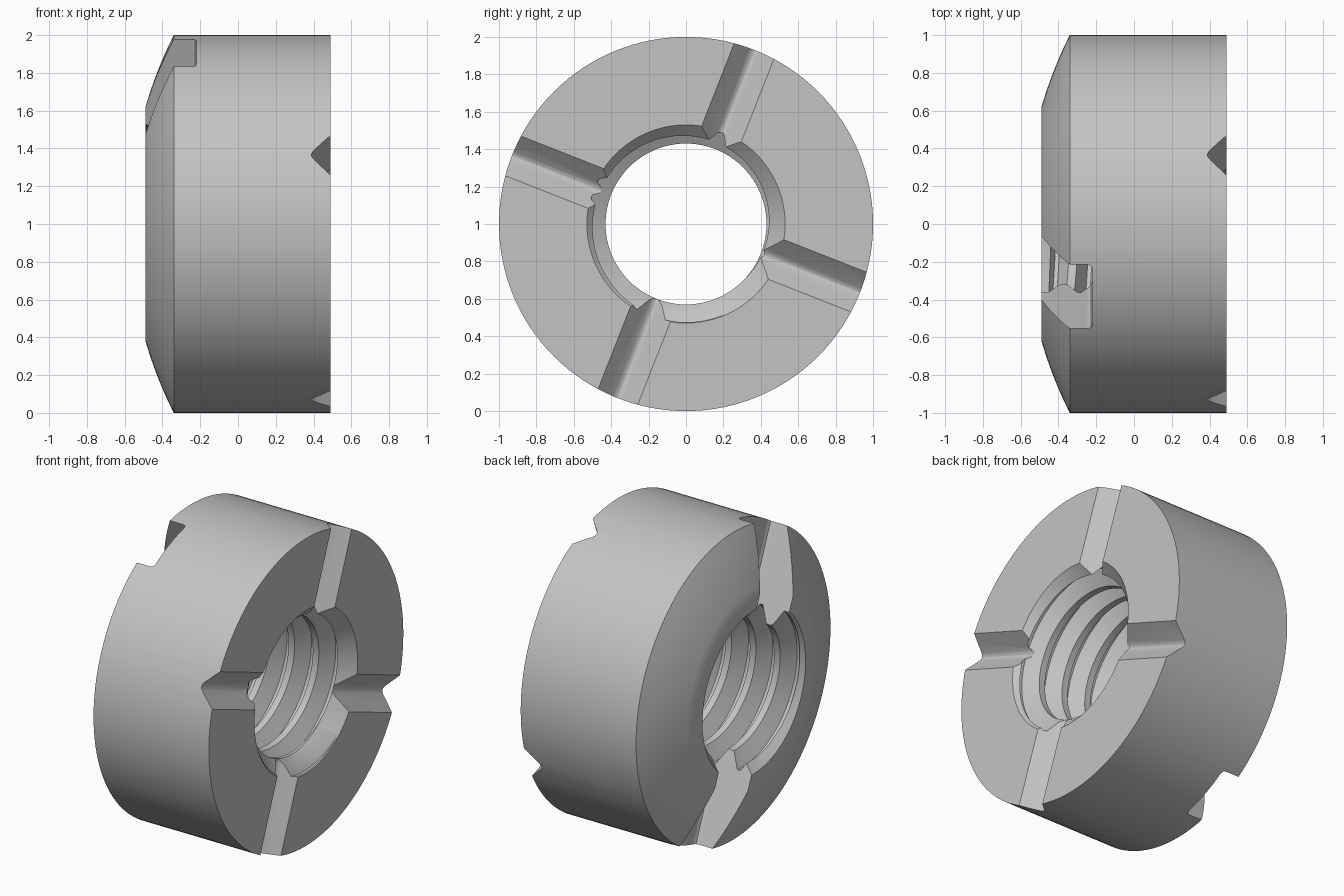
import bpy, bmesh
from math import sin, cos, pi, radians, sqrt

SEG = 128            # sides of the round body
HALF = 0.49          # half the thickness along x
BORE, ROOT, PITCH = 0.43, 0.525, 0.175

if "Cube" in bpy.data.objects:
    bpy.data.objects.remove(bpy.data.objects["Cube"], do_unlink=True)

steel = bpy.data.materials.new("plain_grey_steel")
steel.use_nodes = True
grey = (0.55, 0.55, 0.55, 1)
steel.diffuse_color = grey
steel.node_tree.nodes["Principled BSDF"].inputs["Base Color"].default_value = grey


def make_object(name, bm):
    bmesh.ops.recalc_face_normals(bm, faces=bm.faces)
    mesh = bpy.data.meshes.new(name)
    bm.to_mesh(mesh)
    bm.free()
    mesh.materials.append(steel)
    obj = bpy.data.objects.new(name, mesh)
    bpy.context.collection.objects.link(obj)
    return obj


def polar(x, r, a):
    return (x, r * cos(a), 1 + r * sin(a))


def ring_body(name, profile):
    """Revolve a closed (x, radius) profile about the x axis."""
    bm = bmesh.new()
    rings = [[bm.verts.new(polar(x, r, 2 * pi * i / SEG)) for x, r in profile]
             for i in range(SEG)]
    n = len(profile)
    for i in range(SEG):
        a, b = rings[i], rings[(i + 1) % SEG]
        for j in range(n):
            k = (j + 1) % n
            bm.faces.new((a[j], a[k], b[k], b[j]))
    return make_object(name, bm)


def channel_cutter(name, profile, angle):
    """Prism with an (x, width) section running right across the diameter."""
    bm = bmesh.new()
    c, s = cos(radians(angle)), sin(radians(angle))
    ends = [[bm.verts.new((x, t * c - w * s, 1 + t * s + w * c)) for x, w in profile]
            for t in (-1.3, 1.3)]
    bm.faces.new(ends[0])
    bm.faces.new(ends[1])
    n = len(profile)
    for j in range(n):
        k = (j + 1) % n
        bm.faces.new((ends[0][j], ends[0][k], ends[1][k], ends[1][j]))
    return make_object(name, bm)


def thread_cutter(name, seg=96, turns=11):
    """Solid right-hand screw, closed at each end by a fan to the axis."""
    bm = bmesh.new()
    section = [(-PITCH / 8, BORE), (PITCH / 8, BORE),
               (PITCH * 7 / 16, ROOT), (PITCH * 9 / 16, ROOT)]
    start = -0.4417 - 3 * PITCH
    rows = len(section) * turns
    cols = []
    for i in range(seg):
        a = 2 * pi * i / seg
        col = []
        for j in range(rows + (4 if i == 0 else 0)):
            dx, r = section[j % 4]
            col.append(bm.verts.new(polar(start + PITCH * (j // 4 + i / seg) + dx, r, a)))
        cols.append(col)
    cols.append(cols[0][4:])
    for a, b in zip(cols, cols[1:]):
        for j in range(rows - 1):
            bm.faces.new((a[j], a[j + 1], b[j + 1], b[j]))
    # the seam column has a free step at each end
    edges = [e for e in bm.edges if len(e.link_faces) == 1]
    tips = {side: bm.verts.new((side * 3, 0, 1)) for side in (-1, 1)}
    for e in edges:
        side = -1 if e.verts[0].co.x < 0 else 1
        bm.faces.new((e.verts[0], e.verts[1], tips[side]))
    return make_object(name, bm)


# Body: flat front face, cylinder, spherical shoulder, chamfered bore
core = 0.40
drop = 0.53 - core
centre = 1.64
radius = sqrt((centre + 0.34) ** 2 + 1)
dome = []
for i in range(9):
    r = 1 - 0.38 * i / 8
    dome.append((centre - sqrt(radius ** 2 - r * r), r))
dome[-1] = (-HALF, 0.62)
profile = [(HALF, 0.53), (HALF, 1)] + dome + [
    (-HALF, 0.53), (-HALF + drop, core), (HALF - drop, core)]
nut = ring_body("round_slotted_nut", profile)

# Cutters: screw thread, two crossing V grooves, one wide slot
v_half = [(0.6, 0.224), (0.40, 0.024), (0.392, 0.012)]
v_section = v_half + [(0.389, 0)] + [(x, -w) for x, w in reversed(v_half)]
slot_half = [(-0.8, 0.184), (-0.245, 0.184), (-0.227, 0.177), (-0.22, 0.159)]
slot_section = slot_half + [(x, -w) for x, w in reversed(slot_half)]
cutters = [thread_cutter("thread_cutter"),
           channel_cutter("groove_cutter_a", v_section, 68.5),
           channel_cutter("groove_cutter_b", v_section, 158.5),
           channel_cutter("slot_cutter", slot_section, 113)]

bpy.ops.object.select_all(action="DESELECT")
nut.select_set(True)
bpy.context.view_layer.objects.active = nut
for cutter in cutters:
    mod = nut.modifiers.new(cutter.name, "BOOLEAN")
    mod.operation = "DIFFERENCE"
    mod.solver = "EXACT"
    mod.object = cutter
    bpy.ops.object.modifier_apply(modifier=mod.name)
    bpy.data.objects.remove(cutter, do_unlink=True)

bpy.ops.object.shade_smooth_by_angle(angle=radians(20))
